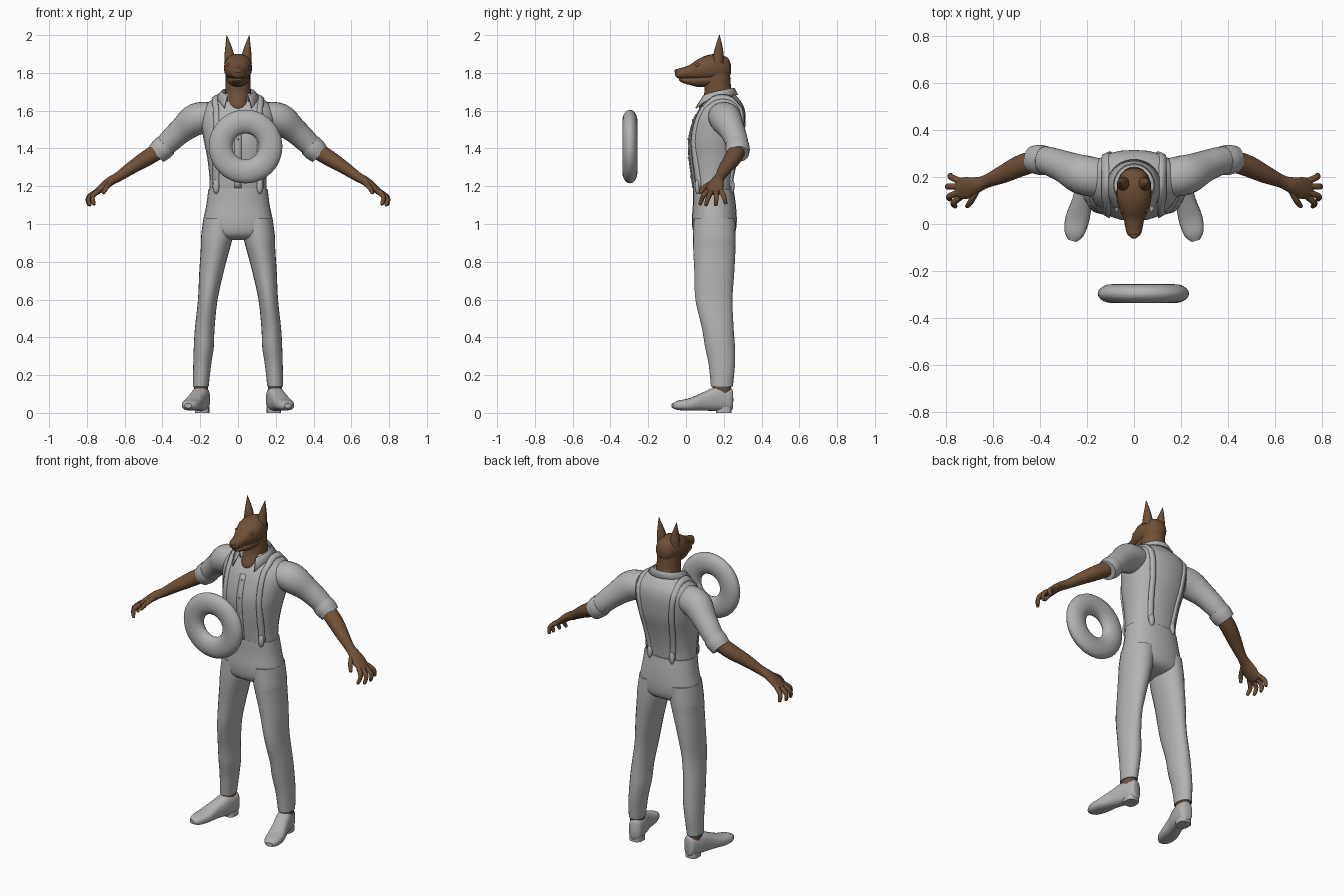
import bpy, bmesh, math
from mathutils import Vector
from mathutils.bvhtree import BVHTree

if "Cube" in bpy.data.objects:
    bpy.data.objects.remove(bpy.data.objects["Cube"])

parts = []


def material(name, rgb):
    m = bpy.data.materials.new(name)
    m.use_nodes = True
    m.diffuse_color = (*rgb, 1)
    m.node_tree.nodes["Principled BSDF"].inputs["Base Color"].default_value = (*rgb, 1)
    return m


GREY = material("grey cloth", (0.45, 0.45, 0.45))
BROWN = material("brown fur", (0.16, 0.08, 0.038))


def finish(name, bm, mat):
    bmesh.ops.recalc_face_normals(bm, faces=bm.faces)
    me = bpy.data.meshes.new(name)
    bm.to_mesh(me)
    bm.free()
    me.materials.append(mat)
    ob = bpy.data.objects.new(name, me)
    bpy.context.collection.objects.link(ob)
    parts.append(ob)
    return ob


def smooth_path(pts, steps=5):
    """Catmull-Rom through stations of any dimension."""
    p = [Vector(q) for q in pts]
    out = []
    for i in range(len(p) - 1):
        b, c = p[i], p[i + 1]
        a = p[i - 1] if i else b
        d = p[i + 2] if i + 2 < len(p) else c
        for k in range(steps):
            t = k / steps
            out.append(b + (c - a) * (t / 2) + (a * 2 - b * 5 + c * 4 - d) * (t * t / 2)
                       + (b * 3 - a - c * 3 + d) * (t ** 3 / 2))
    return out + [p[-1]]


def loft(name, stations, mat, axis=None, ref=(0, 0, 1), power=2, side=1, segs=24):
    """Skin elliptical rings (x, y, z, half width, half depth) along a path."""
    st = smooth_path(stations)
    bm = bmesh.new()
    rings = []
    for i, s in enumerate(st):
        t = Vector(axis) if axis else st[min(i + 1, len(st) - 1)].to_3d() - st[max(i - 1, 0)].to_3d()
        t.normalize()
        u = t.cross(Vector(ref)).normalized()
        v = u.cross(t)
        ring = []
        for k in range(segs):
            a = 2 * math.pi * k / segs
            c, n = (math.copysign(abs(f) ** (2 / power), f) for f in (math.cos(a), math.sin(a)))
            q = s.to_3d() + u * c * max(s[3], 0.001) + v * n * max(s[4], 0.001)
            ring.append(bm.verts.new((q.x * side, q.y, q.z)))
        rings.append(ring)
    for r, q in zip(rings, rings[1:]):
        for k in range(segs):
            j = (k + 1) % segs
            bm.faces.new((r[k], r[j], q[j], q[k]))
    bm.faces.new(rings[0])
    bm.faces.new(rings[-1])
    return finish(name, bm, mat)


def column(name, stations, mat, **kw):
    return loft(name, stations, mat, axis=(0, 0, 1), ref=(0, 1, 0), **kw)


def ellipsoid(name, at, size, mat):
    bm = bmesh.new()
    bmesh.ops.create_uvsphere(bm, u_segments=16, v_segments=10, radius=1)
    for v in bm.verts:
        v.co = Vector(a + b * c for a, b, c in zip(at, size, v.co))
    return finish(name, bm, mat)


def sheet(name, rows, mat, thickness):
    """Grid of points given as rows, thickened evenly."""
    bm = bmesh.new()
    grid = [[bm.verts.new(p) for p in row] for row in rows]
    for r, q in zip(grid, grid[1:]):
        for k in range(len(r) - 1):
            bm.faces.new((r[k], r[k + 1], q[k + 1], q[k]))
    ob = finish(name, bm, mat)
    mod = ob.modifiers.new("thickness", "SOLIDIFY")
    mod.thickness = thickness
    mod.offset = 0
    return ob


# Shirt body and trouser seat
torso = column("shirt_body", [
    (0, .142, 1.17, .152, .102), (0, .142, 1.25, .152, .112), (0, .147, 1.35, .163, .13),
    (0, .16, 1.45, .183, .145), (0, .178, 1.55, .198, .138), (0, .19, 1.61, .188, .12),
    (0, .195, 1.65, .15, .095), (0, .185, 1.69, .09, .07)], GREY, power=2.3)
column("trouser_seat", [
    (0, .145, 1.185, .157, .107), (0, .15, 1.1, .168, .114), (0, .15, 1.02, .184, .119),
    (0, .15, .96, .185, .112), (0, .15, .93, .15, .09), (0, .15, .915, .08, .05)], GREY, power=2.3)

# Neck and head
column("neck", [
    (0, .165, 1.83, .064, .066), (0, .167, 1.74, .066, .07), (0, .17, 1.69, .068, .074),
    (0, .15, 1.63, .06, .08), (0, .14, 1.6, .045, .065)], BROWN)
FORWARD = (0, -1, 0)
loft("skull_and_muzzle", [
    (0, .238, 1.82, .02, .025), (0, .22, 1.825, .05, .055), (0, .17, 1.827, .07, .073),
    (0, .11, 1.825, .074, .068), (0, .06, 1.815, .06, .055), (0, .02, 1.805, .044, .038),
    (0, -.02, 1.798, .036, .03), (0, -.045, 1.797, .028, .024), (0, -.057, 1.797, .012, .011)],
    BROWN, axis=FORWARD, power=2.2)
loft("lower_jaw", [
    (0, .14, 1.77, .06, .04), (0, .07, 1.76, .05, .035), (0, .02, 1.758, .034, .022),
    (0, -.02, 1.762, .026, .014), (0, -.036, 1.766, .012, .006)], BROWN, axis=FORWARD)
ellipsoid("nose", (0, -.048, 1.808), (.02, .014, .013), BROWN)

# Collar, open at the front with pointed tips
rows = [[], [], []]
for i in range(33):
    f = i / 16 - 1
    a, g = math.radians(140) * f, abs(f)
    s, c = math.sin(a), math.cos(a)
    rows[0].append((.084 * s, .17 + .084 * c, 1.675 - .03 * g * g))
    rows[1].append((.088 * s, .17 + .088 * c - .01 * g ** 3, 1.717 - .04 * g * g))
    rows[2].append((.112 * s, .17 + .102 * c - .04 * g ** 4, 1.683 - .07 * g ** 4))
sheet("collar", rows, GREY, .008)

# Braces and button placket, laid onto the shirt by ray casting
tree = BVHTree.FromPolygons([v.co for v in torso.data.vertices],
                            [p.vertices[:] for p in torso.data.polygons])


def laid_strip(name, samples, width, thickness):
    rows = []
    for origin, direction in samples:
        hits = [tree.ray_cast(Vector(origin) + Vector((o * width, 0, 0)), Vector(direction))[0]
                for o in (-.5, 0, .5)]
        if all(hits):
            rows.append(hits)
    return sheet(name, rows, GREY, thickness)


FRONT, BACK, DOWN = (0, 1, 0), (0, -1, 0), (0, 0, -1)
laid_strip("button_placket", [((0, -1, 1.19 + .03 * i), FRONT) for i in range(14)], .035, .008)
for i in range(4):
    y = tree.ray_cast(Vector((0, -1, 1.25 + .1 * i)), Vector(FRONT))[0].y
    ellipsoid("shirt_button", (0, y - .004, 1.25 + .1 * i), (.006, .004, .006), GREY)

for s, label in ((1, "left"), (-1, "right")):
    path = [((s * .115, -1, 1.19 + .03 * i), FRONT) for i in range(15)]
    path += [((s * .12, .12 + .025 * i, 3), DOWN) for i in range(6)]
    path += [((s * (.12 - .045 * i / 14), 1, 1.61 - .03 * i), BACK) for i in range(15)]
    laid_strip(label + "_brace", path, .028, .018)
    for x, o, d, end in ((.115, -1, FRONT, "front"), (.075, 1, BACK, "back")):
        y = tree.ray_cast(Vector((s * x, o, 1.2)), Vector(d))[0].y
        ellipsoid(f"{label}_{end}_brace_clip", (s * x, y + o * .006, 1.2), (.017, .014, .04), GREY)

    # Ears and eyes
    column(label + "_ear", [(.043, .17, 1.85, .03, .03), (.046, .172, 1.9, .025, .027),
                            (.052, .175, 1.95, .014, .016), (.06, .177, 2, .001, .002)],
           BROWN, side=s)
    ellipsoid(label + "_eye", (s * .047, .062, 1.84), (.013, .014, .009), BROWN)

    # Rolled sleeve
    loft(label + "_sleeve", [
        (.13, .195, 1.575, .08, .07), (.22, .21, 1.555, .085, .085), (.3, .245, 1.495, .068, .068),
        (.37, .27, 1.43, .06, .06), (.425, .276, 1.375, .054, .052)], GREY, side=s)
    loft(label + "_cuff", [
        (.38, .271, 1.418, .062, .062), (.405, .274, 1.395, .064, .063),
        (.432, .276, 1.37, .058, .056)], GREY, side=s)

    # Forearm, palm and digits
    loft(label + "_forearm_and_palm", [
        (.4, .274, 1.4, .044, .044), (.48, .25, 1.35, .046, .042), (.56, .212, 1.3, .038, .034),
        (.63, .182, 1.252, .028, .026), (.67, .167, 1.23, .034, .024), (.71, .155, 1.2, .046, .022),
        (.75, .15, 1.168, .042, .016), (.76, .15, 1.16, .03, .008)], BROWN, side=s)
    digits = {
        "index_finger": ((.74, .115, 1.175), (.77, .09, 1.145), (.762, .075, 1.105)),
        "middle_finger": ((.745, .135, 1.175), (.788, .118, 1.14), (.785, .105, 1.1)),
        "ring_finger": ((.745, .16, 1.175), (.792, .16, 1.14), (.79, .158, 1.1)),
        "little_finger": ((.74, .182, 1.178), (.78, .2, 1.148), (.783, .21, 1.11)),
        "thumb": ((.67, .145, 1.222), (.695, .098, 1.195), (.712, .076, 1.165))}
    for digit, (a, b, c) in digits.items():
        tip = Vector(c) + (Vector(c) - Vector(b)) * .12
        loft(f"{label}_{digit}", [(*a, .014, .014), (*b, .013, .013), (*c, .009, .009),
                                  (*tip, .002, .002)], BROWN, ref=(0, .6, .8), side=s, segs=12)

    # Trouser leg and ankle
    column(label + "_trouser_leg", [
        (.098, .15, 1.03, .085, .11), (.112, .15, .93, .084, .113), (.12, .15, .87, .077, .112),
        (.14, .15, .75, .065, .106), (.16, .148, .6, .052, .098), (.176, .168, .45, .052, .084),
        (.181, .18, .35, .053, .079), (.19, .19, .25, .047, .069), (.197, .19, .14, .042, .058)],
        GREY, side=s)
    column(label + "_ankle", [(.197, .19, .16, .037, .05), (.195, .19, .1, .037, .048)],
           BROWN, side=s)

    # Shoe pointing slightly outwards
    loft(label + "_shoe", [
        (.18, .245, .07, .02, .05), (.184, .23, .072, .038, .062), (.2, .16, .074, .045, .064),
        (.222, .09, .06, .045, .048), (.242, .02, .045, .051, .033), (.256, -.04, .04, .042, .025),
        (.263, -.072, .038, .018, .012)], GREY, axis=(.27, -1, 0), power=2.6, side=s)
    column(label + "_heel", [(.19, .2, 0, .038, .042), (.19, .2, .03, .038, .042)],
           GREY, power=2.8, side=s)

# Floating ring in front of the chest
bpy.ops.mesh.primitive_torus_add(location=(.04, -.297, 1.41), rotation=(math.pi / 2, 0, 0),
                                 major_segments=48, minor_segments=20,
                                 major_radius=.132, minor_radius=.063)
ring = bpy.context.object
ring.name = "floating_ring"
ring.scale.z = .64
ring.data.materials.append(GREY)
parts.append(ring)

# Smooth shading with crisp hems
bpy.ops.object.select_all(action="DESELECT")
for ob in parts:
    ob.select_set(True)
bpy.context.view_layer.objects.active = ring
bpy.ops.object.shade_smooth_by_angle(angle=math.radians(45))
